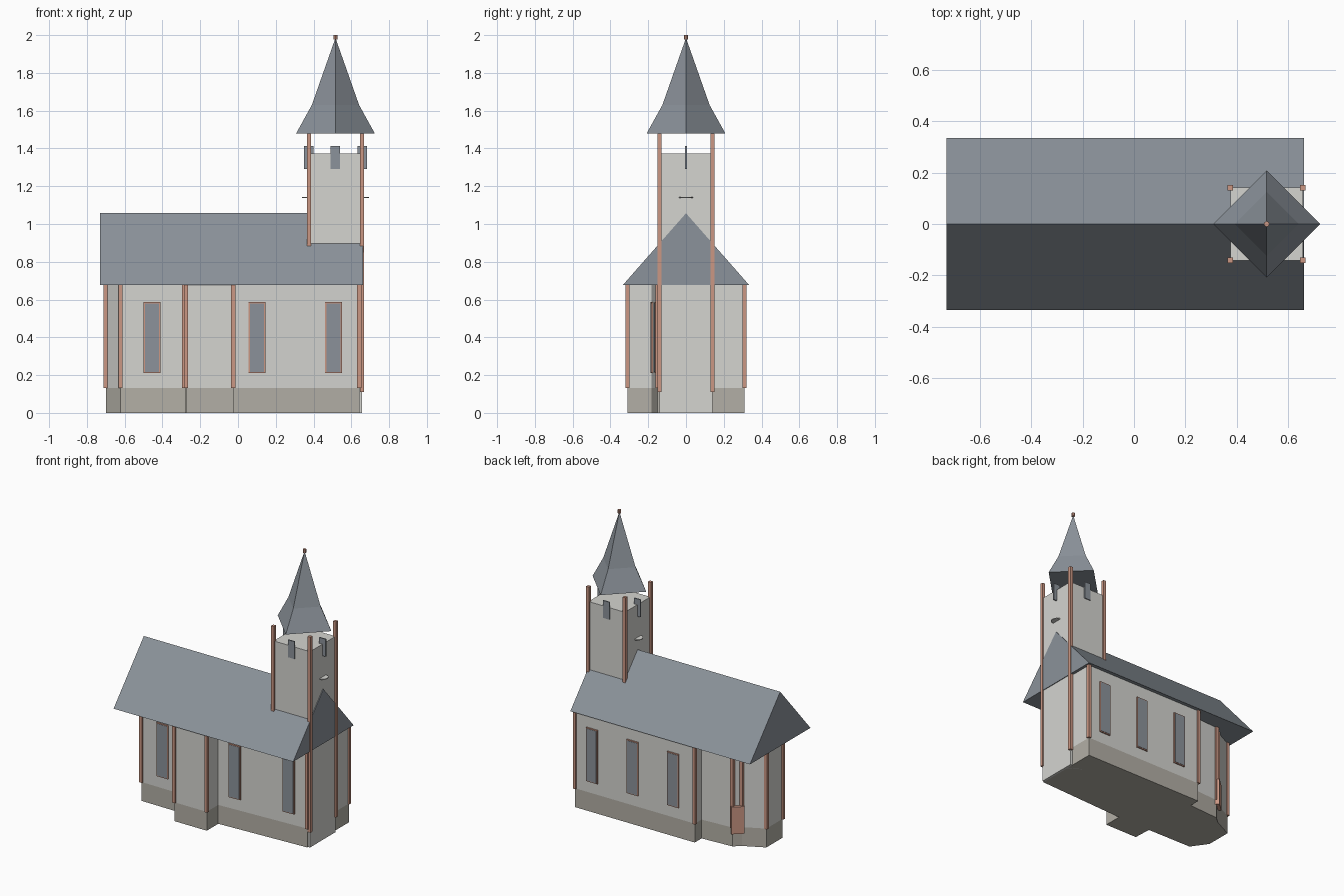
import bpy, bmesh, math
from mathutils import Matrix, Vector

cube = bpy.data.objects.get("Cube")
if cube:
    bpy.data.objects.remove(cube, do_unlink=True)


def material(name, r, g, b):
    m = bpy.data.materials.new(name)
    m.use_nodes = True
    m.diffuse_color = (r, g, b, 1)
    m.node_tree.nodes["Principled BSDF"].inputs["Base Color"].default_value = (r, g, b, 1)
    return m


WALL = material("pale_plaster", 0.66, 0.66, 0.63)
STONE = material("plinth_stone", 0.45, 0.43, 0.38)
SLATE = material("blue_grey_slate", 0.26, 0.29, 0.325)
COPPER = material("copper_trim", 0.60, 0.31, 0.23)


def finish(name, bm, mat):
    bmesh.ops.recalc_face_normals(bm, faces=bm.faces)
    mesh = bpy.data.meshes.new(name)
    bm.to_mesh(mesh)
    bm.free()
    mesh.materials.append(mat)
    obj = bpy.data.objects.new(name, mesh)
    bpy.context.collection.objects.link(obj)
    return obj


def extrude(name, points, offset, mat):
    """Solid made by sweeping a flat outline along an offset."""
    bm = bmesh.new()
    face = bm.faces.new([bm.verts.new(p) for p in points])
    new = bmesh.ops.extrude_face_region(bm, geom=[face])["geom"]
    bmesh.ops.translate(bm, vec=offset, verts=[v for v in new if isinstance(v, bmesh.types.BMVert)])
    return finish(name, bm, mat)


def plan(name, outline, z0, z1, mat):
    return extrude(name, [(x, y, z0) for x, y in outline], (0, 0, z1 - z0), mat)


def box(name, centre, size, mat, turn=0):
    bm = bmesh.new()
    bmesh.ops.create_cube(bm, size=1)
    bmesh.ops.scale(bm, vec=size, verts=bm.verts)
    bmesh.ops.transform(bm, matrix=Matrix.Translation(centre) @ Matrix.Rotation(turn, 4, "Z"), verts=bm.verts)
    return finish(name, bm, mat)


def disc(name, centre, radius, height, mat, sides=16):
    bm = bmesh.new()
    bmesh.ops.create_cone(bm, cap_ends=True, segments=sides, radius1=radius, radius2=radius,
                          depth=height, matrix=Matrix.Translation(centre))
    return finish(name, bm, mat)


def post(name, x, y, z0, z1):
    box(name, (x, y, (z0 + z1) / 2), (0.022, 0.022, z1 - z0), COPPER)


def window(name, a, b, x):
    """Framed window on the wall running from a to b, centred at x."""
    a, b = Vector(a), Vector(b)
    run = (b - a).normalized()
    out = Vector((run.y, -run.x))
    at = a + (b - a) * ((x - a.x) / (b.x - a.x))
    turn = math.atan2(run.y, run.x)
    box(name + "_frame", (*at, 0.398), (0.088, 0.016, 0.376), COPPER, turn)
    pane = at + out * 0.002
    box(name + "_pane", (*pane, 0.398), (0.076, 0.016, 0.364), SLATE, turn)


# Walls with stone plinths
EAVE, BASE = 0.676, 0.132
nave = [(0.642, -0.15), (0.642, 0.31), (-0.285, 0.31), (-0.285, -0.185), (-0.025, -0.183)]
porch = [(-0.275, -0.31), (-0.025, -0.31), (-0.025, -0.1), (-0.285, -0.1)]
apse = [(-0.2, -0.185), (-0.2, 0.24), (-0.515, 0.22), (-0.56, 0.18), (-0.70, 0.11),
        (-0.70, -0.07), (-0.622, -0.18)]
for name, outline in (("nave", nave), ("porch", porch), ("apse", apse)):
    plan(name + "_plinth", outline, 0, BASE, STONE)
    plan(name + "_wall", outline, BASE, EAVE, WALL)

# Corner posts of the walls
corners = nave[:4] + porch[:2] + apse[2:]
for i, (x, y) in enumerate(corners):
    post(f"wall_post_{i + 1}", x, y, BASE, EAVE)

# Tall windows on both long sides
for i, x in enumerate((0.51, 0.195, -0.12)):
    window(f"back_window_{i + 1}", nave[1], nave[2], x)
for i, x in enumerate((0.1, 0.505)):
    window(f"front_window_{i + 1}", nave[4], nave[0], x)
window("apse_window", apse[6], apse[0], -0.455)

# Small door on the apse
box("apse_door", (-0.54, 0.2, 0.19), (0.085, 0.04, 0.19), COPPER, math.radians(42))

# Gabled roof
extrude("main_roof", [(-0.73, -0.335, EAVE), (-0.73, 0.335, EAVE), (-0.73, 0, 1.057)], (1.392, 0, 0), SLATE)

# Tower with corner posts
CX, HALF = 0.516, 0.141
square = [(CX + sx * HALF, sy * HALF) for sx, sy in ((-1, -1), (1, -1), (1, 1), (-1, 1))]
plan("tower", square, 0, 1.372, WALL)
for i, (x, y) in enumerate(square):
    post(f"tower_post_{i + 1}", x, y, 0.11, 1.48)

# Louvre plates on all four sides, and flat discs on two
for side, x, y in (("front", CX, -HALF - 0.002), ("back", CX, HALF + 0.002),
                   ("left", CX + HALF, 0), ("right", CX - HALF, 0)):
    box(f"{side}_louvre", (x, y, 1.352), (0.05, 0.008, 0.122), SLATE)
    if y == 0:
        disc(f"{side}_disc", (x, 0, 1.14), 0.036, 0.006, WALL)

# Flared four-sided spire and its finial
bm = bmesh.new()
rings = []
for radius, z in ((0.208, 1.48), (0.125, 1.63)):
    rings.append([bm.verts.new((CX + radius * math.cos(k * math.pi / 2),
                                radius * math.sin(k * math.pi / 2), z)) for k in range(4)])
tip = bm.verts.new((CX, 0, 1.985))
low, high = rings
bm.faces.new(low)
for k in range(4):
    n = (k + 1) % 4
    bm.faces.new((low[k], low[n], high[n], high[k]))
    bm.faces.new((high[k], high[n], tip))
finish("spire", bm, SLATE)
disc("finial", (CX, 0, 1.988), 0.011, 0.024, COPPER, 8)
